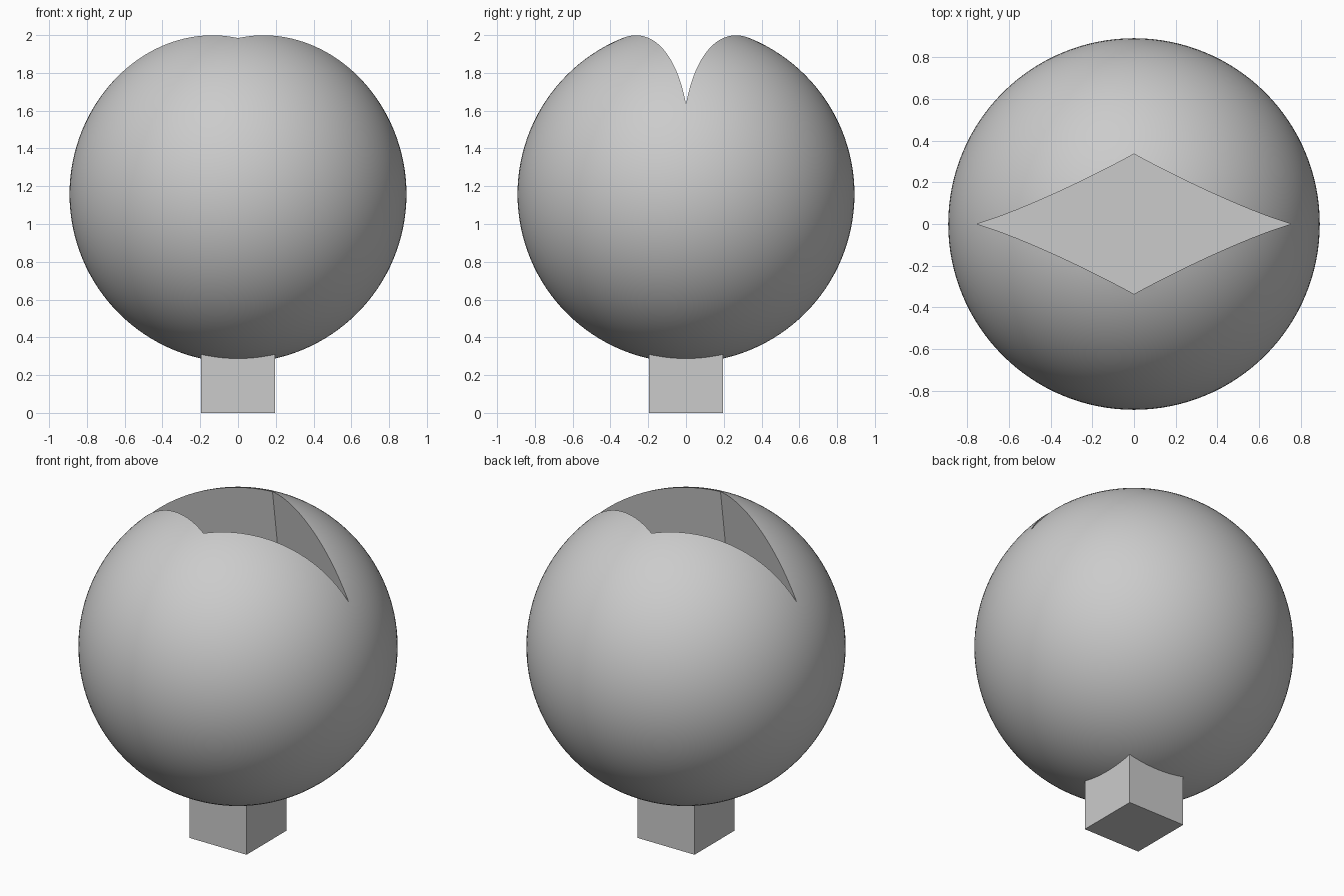
import bpy
import bmesh
from math import radians
from mathutils import Matrix

old = bpy.data.objects.get("Cube")
if old:
    bpy.data.objects.remove(old, do_unlink=True)

RADIUS = 0.892
CENTRE = 1.158

grey = bpy.data.materials.new("light_grey")
grey.use_nodes = True
colour = (0.6, 0.6, 0.6, 1)
grey.diffuse_color = colour
grey.node_tree.nodes["Principled BSDF"].inputs["Base Color"].default_value = colour


def finish(name, bm):
    bmesh.ops.recalc_face_normals(bm, faces=bm.faces)
    mesh = bpy.data.meshes.new(name)
    bm.to_mesh(mesh)
    bm.free()
    mesh.materials.append(grey)
    obj = bpy.data.objects.new(name, mesh)
    bpy.context.collection.objects.link(obj)
    return obj


# Round body
bm = bmesh.new()
bmesh.ops.create_uvsphere(bm, u_segments=128, v_segments=64, radius=RADIUS,
                          matrix=Matrix.Translation((0, 0, CENTRE)))
body = finish("round_body", bm)

# Tall four-sided pyramid, narrow in y, that hollows the top
floor, height = CENTRE + 0.02, 3.18
bm = bmesh.new()
corners = [bm.verts.new((x, y, floor))
           for x, y in ((0.881, 0), (0, 0.45), (-0.881, 0), (0, -0.45))]
apex = bm.verts.new((0, 0, floor + height))
bm.faces.new(corners)
for i in range(4):
    bm.faces.new((corners[i], corners[(i + 1) % 4], apex))
cutter = finish("opening_cutter", bm)
cutter.hide_render = True

# Cut the diamond opening and keep only the result
cut = body.modifiers.new("diamond_opening", "BOOLEAN")
cut.operation = "DIFFERENCE"
cut.solver = "EXACT"
cut.object = cutter
bpy.ops.object.select_all(action="DESELECT")
body.select_set(True)
bpy.context.view_layer.objects.active = body
bpy.ops.object.modifier_apply(modifier=cut.name)
bpy.data.objects.remove(cutter, do_unlink=True)
bpy.ops.object.shade_smooth_by_angle(angle=radians(20))

# Square foot
SIDE = 0.39
bm = bmesh.new()
bmesh.ops.create_cube(bm, size=SIDE, matrix=Matrix.Translation((0, 0, SIDE / 2)))
finish("square_foot", bm)
